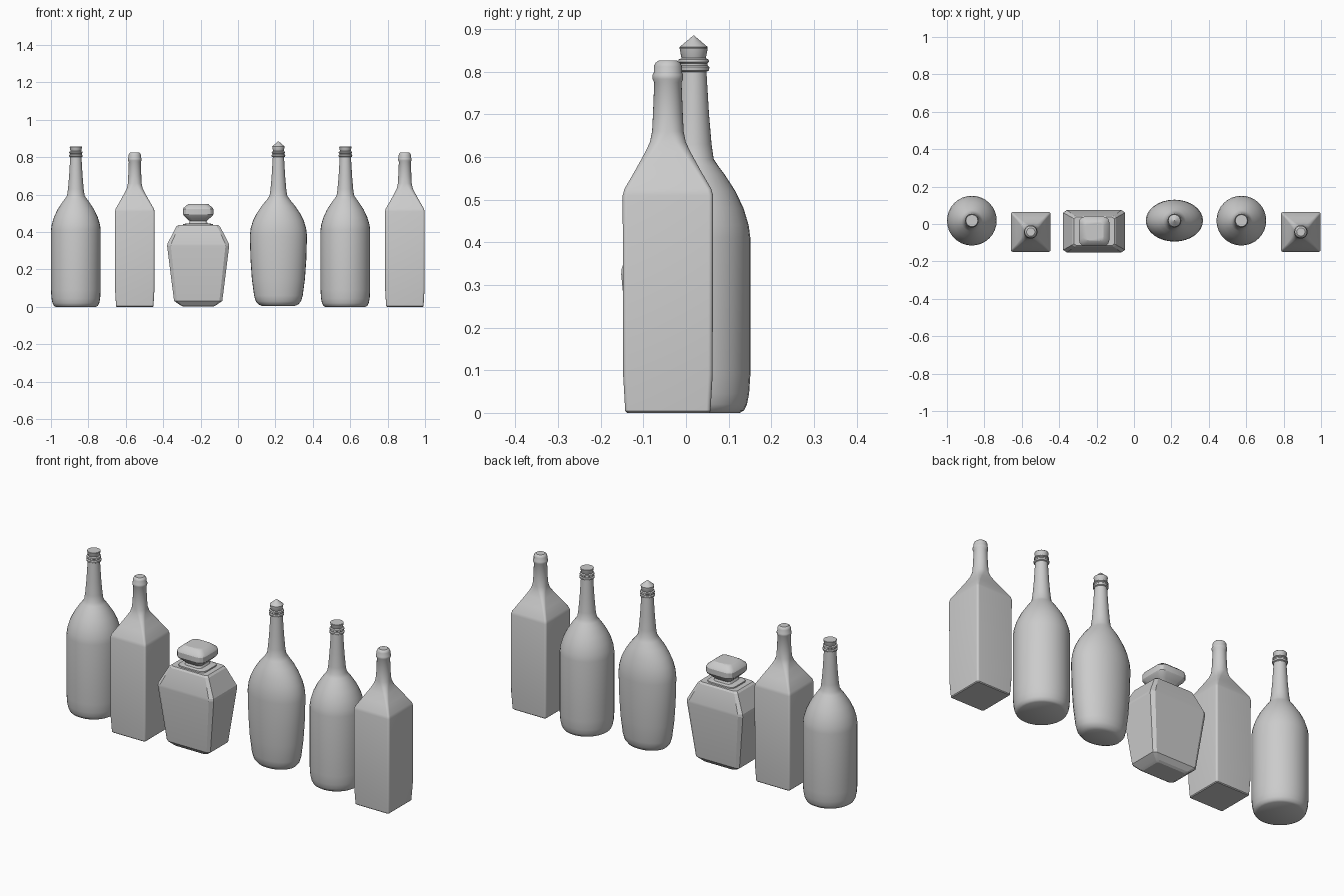
import bpy, bmesh, math


def ring_points(rx, ry, f, n):
    """Rounded rectangle outline: f=1 is an ellipse, small f is a box with rounded corners."""
    pts = []
    for q, (sx, sy) in enumerate([(1, 1), (-1, 1), (-1, -1), (1, -1)]):
        for i in range(n + 1):
            a = math.pi / 2 * (q + i / n)
            pts.append((rx * (sx * (1 - f) + f * math.cos(a)),
                        ry * (sy * (1 - f) + f * math.sin(a))))
    return pts


def loft(name, rings, x, y, n=8, angle=35):
    """Skin rings of (z, rx, ry, corner fraction) into a closed solid."""
    bm = bmesh.new()
    loops = [[bm.verts.new((px, py, z)) for px, py in ring_points(rx, ry, f, n)]
             for z, rx, ry, f in rings]
    m = len(loops[0])
    for a, b in zip(loops, loops[1:]):
        for i in range(m):
            j = (i + 1) % m
            bm.faces.new((a[i], a[j], b[j], b[i]))
    bm.faces.new(loops[0][::-1])
    bm.faces.new(loops[-1])
    bmesh.ops.remove_doubles(bm, verts=bm.verts, dist=1e-5)
    bmesh.ops.recalc_face_normals(bm, faces=bm.faces)
    me = bpy.data.meshes.new(name)
    bm.to_mesh(me)
    bm.free()
    me.shade_smooth()
    me.set_sharp_from_angle(angle=math.radians(angle))
    ob = bpy.data.objects.new(name, me)
    ob.location = (x, y, 0)
    bpy.context.collection.objects.link(ob)
    return ob


def round_rings(profile):
    return [(z, r, r, 1) for z, r in profile]


# neck finish shared by the round and oval bottles: two lip rings and a flared cap
finish = [(0.80, 0.030), (0.803, 0.036), (0.811, 0.037), (0.815, 0.032),
          (0.820, 0.032), (0.823, 0.036), (0.829, 0.035), (0.832, 0.028)]
neck = [(0.595, 0.047), (0.63, 0.042), (0.70, 0.036)]
flat_cap = [(0.834, 0.029), (0.855, 0.033), (0.857, 0.032)]
pointed_cap = [(0.834, 0.029), (0.855, 0.033), (0.858, 0.033), (0.885, 0.001)]

# round wine bottles
round_profile = [(0, 0.108), (0.006, 0.118), (0.02, 0.125), (0.045, 0.130), (0.09, 0.133),
                 (0.41, 0.133), (0.44, 0.129), (0.48, 0.117), (0.52, 0.098),
                 (0.56, 0.072), (0.58, 0.057)] + neck + finish + flat_cap
for i, x in enumerate((-0.867, 0.574)):
    loft(f"round_bottle_{i + 1}", round_rings(round_profile), x, 0.018)

# square bottles: box body, pyramid shoulder blending to a round neck
square = [(0, 0.096, 0.1), (0.004, 0.100, 0.1), (0.09, 0.105, 0.1), (0.51, 0.106, 0.1),
          (0.525, 0.102, 0.1), (0.57, 0.076, 0.16), (0.61, 0.054, 0.35), (0.635, 0.042, 0.6),
          (0.66, 0.037, 0.9), (0.70, 0.035, 1), (0.775, 0.032, 1), (0.783, 0.036, 1),
          (0.793, 0.036, 1), (0.798, 0.033, 1), (0.812, 0.033, 1), (0.821, 0.029, 1),
          (0.826, 0.022, 1)]
for i, x in enumerate((-0.552, 0.892)):
    loft(f"square_bottle_{i + 1}", [(z, r, r, f) for z, r, f in square], x, -0.0425)

# oval bottle: elliptical body with a round neck
oval = [(0.004, 0.085, 0.065), (0.012, 0.105, 0.080), (0.03, 0.121, 0.092), (0.06, 0.130, 0.098),
        (0.15, 0.142, 0.106), (0.25, 0.149, 0.110), (0.38, 0.153, 0.112), (0.42, 0.148, 0.110),
        (0.46, 0.136, 0.103), (0.50, 0.116, 0.092), (0.54, 0.089, 0.077), (0.575, 0.060, 0.057)]
loft("oval_bottle", [(z, a, b, 1) for z, a, b in oval]
     + round_rings(neck + finish + pointed_cap), 0.216, 0.018)

# faceted decanter body with chamfered edges
body = [(0.003, 0.083, 0.055), (0.010, 0.098, 0.066), (0.032, 0.129, 0.085),
        (0.325, 0.166, 0.113), (0.338, 0.164, 0.112), (0.428, 0.118, 0.083),
        (0.437, 0.108, 0.076)]
loft("decanter_body", [(z, a, b, 0.12) for z, a, b in body], -0.213, -0.039, n=1, angle=15)

# decanter collar and stopper
stopper = [(0.430, 0.082, 0.066), (0.443, 0.080, 0.064), (0.447, 0.050, 0.048),
           (0.458, 0.045, 0.044), (0.470, 0.058, 0.056), (0.488, 0.077, 0.075),
           (0.495, 0.081, 0.079), (0.522, 0.081, 0.079), (0.530, 0.077, 0.075),
           (0.547, 0.057, 0.055), (0.551, 0.050, 0.048)]
loft("decanter_stopper", [(z, a, b, 0.4) for z, a, b in stopper], -0.213, -0.039, n=3, angle=25)
